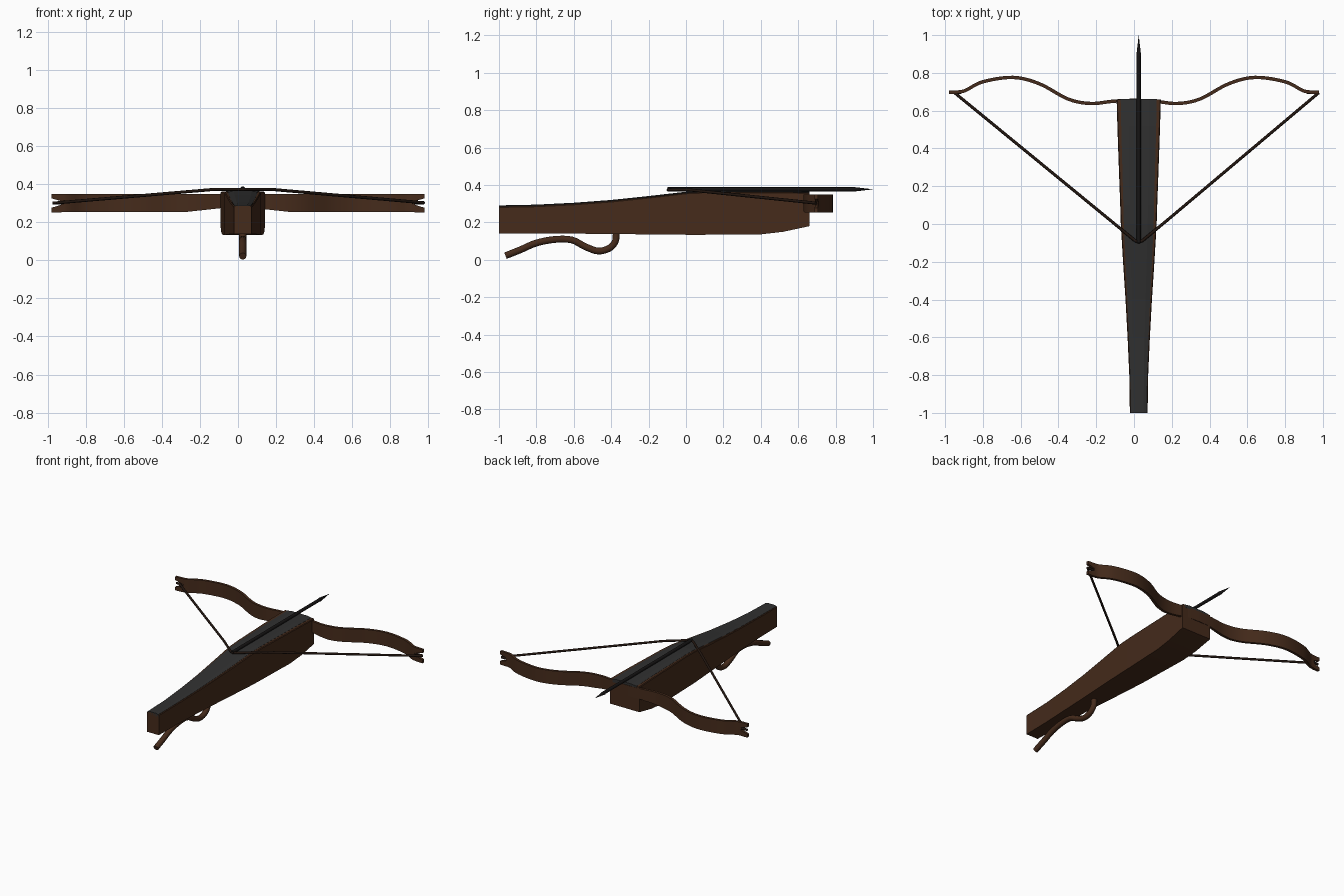
import bpy, bmesh
from mathutils import Vector

if "Cube" in bpy.data.objects:
    bpy.data.objects.remove(bpy.data.objects["Cube"])

CX = 0.025  # centre line of the stock


def material(name, rgb):
    m = bpy.data.materials.new(name)
    m.diffuse_color = (*rgb, 1)
    m.use_nodes = True
    m.node_tree.nodes["Principled BSDF"].inputs["Base Color"].default_value = m.diffuse_color
    return m


WOOD = material("wood", (0.06, 0.024, 0.011))
IRON = material("dark_plate", (0.03, 0.03, 0.03))
BLACK = material("bolt_black", (0.008, 0.007, 0.007))
CORD = material("cord", (0.016, 0.008, 0.005))


def finish(ob, mat, angle=None):
    ob.data.materials.append(mat)
    if angle:
        bpy.ops.object.select_all(action='DESELECT')
        ob.select_set(True)
        bpy.context.view_layer.objects.active = ob
        bpy.ops.object.shade_smooth_by_angle(angle=angle)
    return ob


def loft(name, rings_list, mat, angle=None):
    """Skin one or more runs of matching rings, with end caps."""
    bm = bmesh.new()
    for rings in rings_list:
        vs = [[bm.verts.new(p) for p in r] for r in rings]
        n = len(vs[0])
        for a, b in zip(vs, vs[1:]):
            for i in range(n):
                j = (i + 1) % n
                bm.faces.new((a[i], a[j], b[j], b[i]))
        bm.faces.new(vs[0])
        bm.faces.new(vs[-1])
    bmesh.ops.recalc_face_normals(bm, faces=bm.faces)
    me = bpy.data.meshes.new(name)
    bm.to_mesh(me)
    bm.free()
    ob = bpy.data.objects.new(name, me)
    bpy.context.collection.objects.link(ob)
    return finish(ob, mat, angle)


def smooth_path(pts, steps):
    """Catmull-Rom samples through the points."""
    P = [Vector(p) for p in pts]
    P = [2 * P[0] - P[1]] + P + [2 * P[-1] - P[-2]]
    out = []
    for i in range(1, len(P) - 2):
        a, b, c, d = P[i - 1:i + 3]
        for s in range(steps):
            t = s / steps
            out.append(0.5 * (2 * b + (c - a) * t + (2 * a - 5 * b + 4 * c - d) * t * t
                              + (3 * b - a - 3 * c + d) * t ** 3))
    return out + [P[-2]]


def tube(name, pts, radius, mat, res=2):
    cu = bpy.data.curves.new(name, 'CURVE')
    cu.dimensions = '3D'
    cu.bevel_depth = radius
    cu.bevel_resolution = res
    cu.use_fill_caps = True
    sp = cu.splines.new('POLY')
    sp.points.add(len(pts) - 1)
    for q, p in zip(sp.points, pts):
        q.co = (*p, 1)
    ob = bpy.data.objects.new(name, cu)
    bpy.context.collection.objects.link(ob)
    cu.materials.append(mat)
    return ob


# Stock and top plate: stations of (y, half width, bottom z, top z)
stations = [(-1, .047, .14, .285), (-.8, .05, .14, .289), (-.6, .059, .14, .299),
            (-.4, .070, .138, .314), (-.2, .083, .136, .335), (0, .095, .134, .358),
            (.1, .098, .134, .362), (.4, .109, .136, .362), (.52, .113, .15, .362),
            (.66, .117, .18, .36)]
stock, plate = [], []
for y, w, zb, zt in stations:
    d = w - 0.25 * (w - 0.047) - 0.004
    stock.append([(CX + x, y, z) for x, z in
                  ((-w, zb), (w, zb), (w, zt - .005), (w - .004, zt),
                   (-w + .004, zt), (-w, zt - .005))])
    plate.append([(CX + x, y + (.001 if y > .6 else 0), z) for x, z in
                  ((-d, zt - .02), (d, zt - .02), (d, zt + .001),
                   (.6 * d, zt + .006), (-.6 * d, zt + .006), (-d, zt + .001))])
loft("stock", [stock], WOOD, 0.3)
loft("top_plate", [plate], IRON)

# Recurved bow with forked tips, mirrored in x
half = [(0, .655, 0), (.11, .65, 0), (.23, .638, 0), (.35, .662, 0), (.5, .742, 0),
        (.64, .776, 0), (.8, .753, 0), (.89, .708, 0), (.93, .699, 0), (.98, .697, 0)]
path = smooth_path(half, 5)
T = 0.009


def bow_ring(i, sx, z0, z1):
    p = path[i]
    t = (path[min(i + 1, len(path) - 1)] - path[max(i - 1, 0)]).normalized()
    n = Vector((-t.y, t.x, 0)) * T
    if i == 0:
        n = Vector((0, T, 0))
    a, b = p + n, p - n
    return [(sx * a.x, a.y, z0), (sx * b.x, b.y, z0),
            (sx * b.x, b.y, z1), (sx * a.x, a.y, z1)]


def low(i):
    return .275 - .021 * min(1, max(0, (path[i].x - .09) / .19))


fork = len(path) - 6
runs = []
body = range(fork + 1)
runs.append([bow_ring(i, -1, low(i), .35) for i in reversed(body)]
            + [bow_ring(i, 1, low(i), .35) for i in body if i > 0])
for sx in (-1, 1):
    tips = range(fork, len(path))
    runs.append([bow_ring(i, sx, .253, .293 - .016 * (i - fork) / 5) for i in tips])
    runs.append([bow_ring(i, sx, .312 + .014 * (i - fork) / 5, .35) for i in tips])
loft("bow", runs, WOOD, 0.5)

# Drawn string from tip to tip, passing behind the bolt
tube("string", [(-.95, .695, .303), (-.12, .015, .374), (.005, -.088, .374), (.025, -.096, .374),
                (.045, -.088, .374), (.17, .015, .374), (.978, .695, .303)], .008, CORD)

# String loops sitting in the tip forks
for side, x in (("left", -.945), ("right", .945)):
    tube(side + "_string_loop", [(x - .03, .697, .303), (x + .03, .697, .303)], .008, CORD)

# Bolt: shaft and pointed head, turned around the y axis
bpy.ops.mesh.primitive_cylinder_add(vertices=12, radius=.011, depth=1.0,
                                    location=(CX, .40, .377), rotation=(-1.570796, 0, 0))
shaft = bpy.context.object
shaft.name = "bolt_shaft"
finish(shaft, BLACK, 0.6)
bpy.ops.mesh.primitive_cone_add(vertices=12, radius1=.013, radius2=0, depth=.11,
                                location=(CX, .945, .377), rotation=(-1.570796, 0, 0))
head = bpy.context.object
head.name = "bolt_head"
finish(head, BLACK, 0.6)

# Curved trigger lever under the stock
lever = [(-.965, .022), (-.88, .056), (-.8, .09), (-.7, .109), (-.61, .106), (-.54, .071),
         (-.47, .047), (-.41, .062), (-.378, .098), (-.373, .145)]
tube("trigger_lever", smooth_path([(CX, y, z) for y, z in lever], 4), .019, WOOD, 3)
